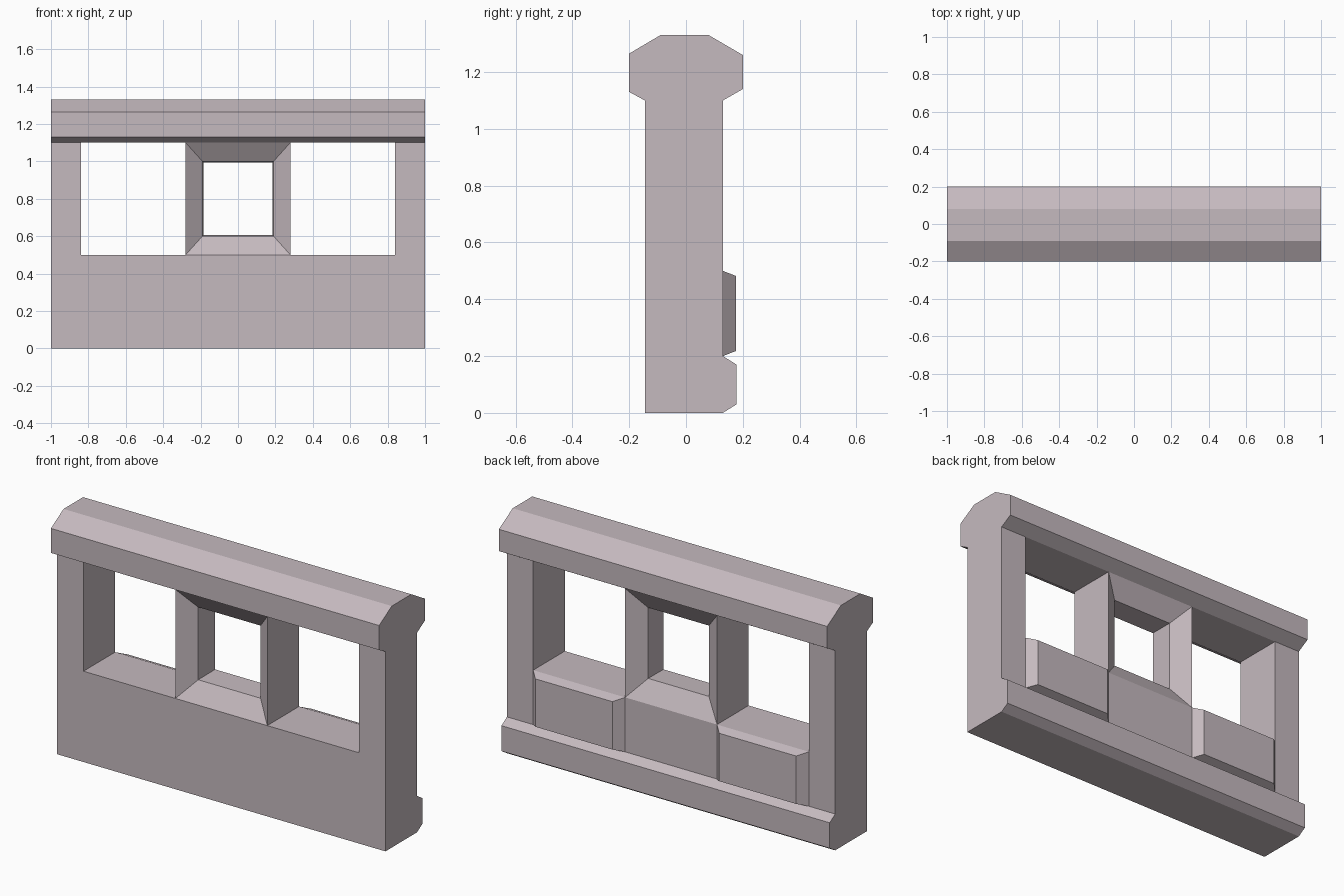
import bpy
import bmesh

if "Cube" in bpy.data.objects:
    bpy.data.objects.remove(bpy.data.objects["Cube"], do_unlink=True)

stone = bpy.data.materials.new("warm grey stone")
stone.use_nodes = True
COLOUR = (0.56, 0.49, 0.52, 1)
stone.diffuse_color = COLOUR
stone.node_tree.nodes["Principled BSDF"].inputs["Base Color"].default_value = COLOUR

FRONT, BACK = -0.145, 0.13
SILL, HEAD = 0.5, 1.1
MULLION, JAMB = 0.28, 0.84


def finish(name, bm):
    """Clean up a bmesh and link it as a flat shaded object."""
    bmesh.ops.remove_doubles(bm, verts=bm.verts, dist=0.0005)
    bmesh.ops.recalc_face_normals(bm, faces=bm.faces)
    bmesh.ops.dissolve_limit(bm, angle_limit=0.01, verts=bm.verts, edges=bm.edges)
    mesh = bpy.data.meshes.new(name)
    bm.to_mesh(mesh)
    bm.free()
    mesh.materials.append(stone)
    obj = bpy.data.objects.new(name, mesh)
    bpy.context.collection.objects.link(obj)
    return obj


def rectangle(bm, x0, x1, z0, z1, y):
    return [bm.verts.new((x, y, z)) for x, z in ((x0, z0), (x1, z0), (x1, z1), (x0, z1))]


def bridge(bm, a, b, sides=range(4)):
    for i in sides:
        j = (i + 1) % 4
        bm.faces.new((a[i], a[j], b[j], b[i]))


# Wall: side profile with moulded foot and coping, swept along x with openings
profile = [(FRONT, 0), (BACK, 0), (0.178, 0.03), (0.178, 0.17), (BACK, 0.2),
           (BACK, SILL), (BACK, HEAD), (0.2, 1.14), (0.2, 1.26), (0.08, 1.33),
           (-0.09, 1.33), (-0.2, 1.265), (-0.2, 1.13), (FRONT, HEAD), (FRONT, SILL)]
BACK_SILL, BACK_HEAD, FRONT_HEAD, FRONT_SILL = 5, 6, 13, 14
bm = bmesh.new()
stations = [-1, -JAMB, -MULLION, MULLION, JAMB, 1]
rows = [[bm.verts.new((x, y, z)) for y, z in profile] for x in stations]
for s in range(5):
    a, b = rows[s], rows[s + 1]
    strips = [(i, (i + 1) % len(profile)) for i in range(len(profile))]
    if s in (1, 2, 3):
        strips.remove((BACK_SILL, BACK_HEAD))
        strips.remove((FRONT_HEAD, FRONT_SILL))
    if s in (1, 3):
        strips += [(FRONT_SILL, BACK_SILL), (BACK_HEAD, FRONT_HEAD)]
    for i, j in strips:
        bm.faces.new((a[i], a[j], b[j], b[i]))
for row in (rows[0], rows[-1]):
    bm.faces.new(row)
for row in (rows[1], rows[4]):
    bm.faces.new([row[i] for i in (BACK_SILL, BACK_HEAD, FRONT_HEAD, FRONT_SILL)])
finish("wall", bm)

# Centre window frame: splayed on both faces around a straight opening
bm = bmesh.new()
rings = [rectangle(bm, -w, w, z0, z1, y) for w, z0, z1, y in (
    (MULLION, SILL, HEAD, FRONT), (0.19, 0.6, 1.0, -0.075),
    (0.185, 0.605, 0.995, 0.065), (MULLION, SILL, HEAD, BACK))]
for a, b in zip(rings, rings[1:]):
    bridge(bm, a, b)
bridge(bm, rings[-1], rings[0], sides=(1, 3))
finish("centre_window_frame", bm)

# Raised bevelled panels on the back, below the side windows
for name, centre in (("left_back_panel", 0.56), ("right_back_panel", -0.56)):
    bm = bmesh.new()
    half = (JAMB - MULLION) / 2
    base = rectangle(bm, centre - half, centre + half, 0.2, SILL, BACK)
    face = rectangle(bm, centre - half + 0.045, centre + half - 0.045, 0.218, 0.482, 0.176)
    bridge(bm, base, face)
    bm.faces.new(face)
    finish(name, bm)
